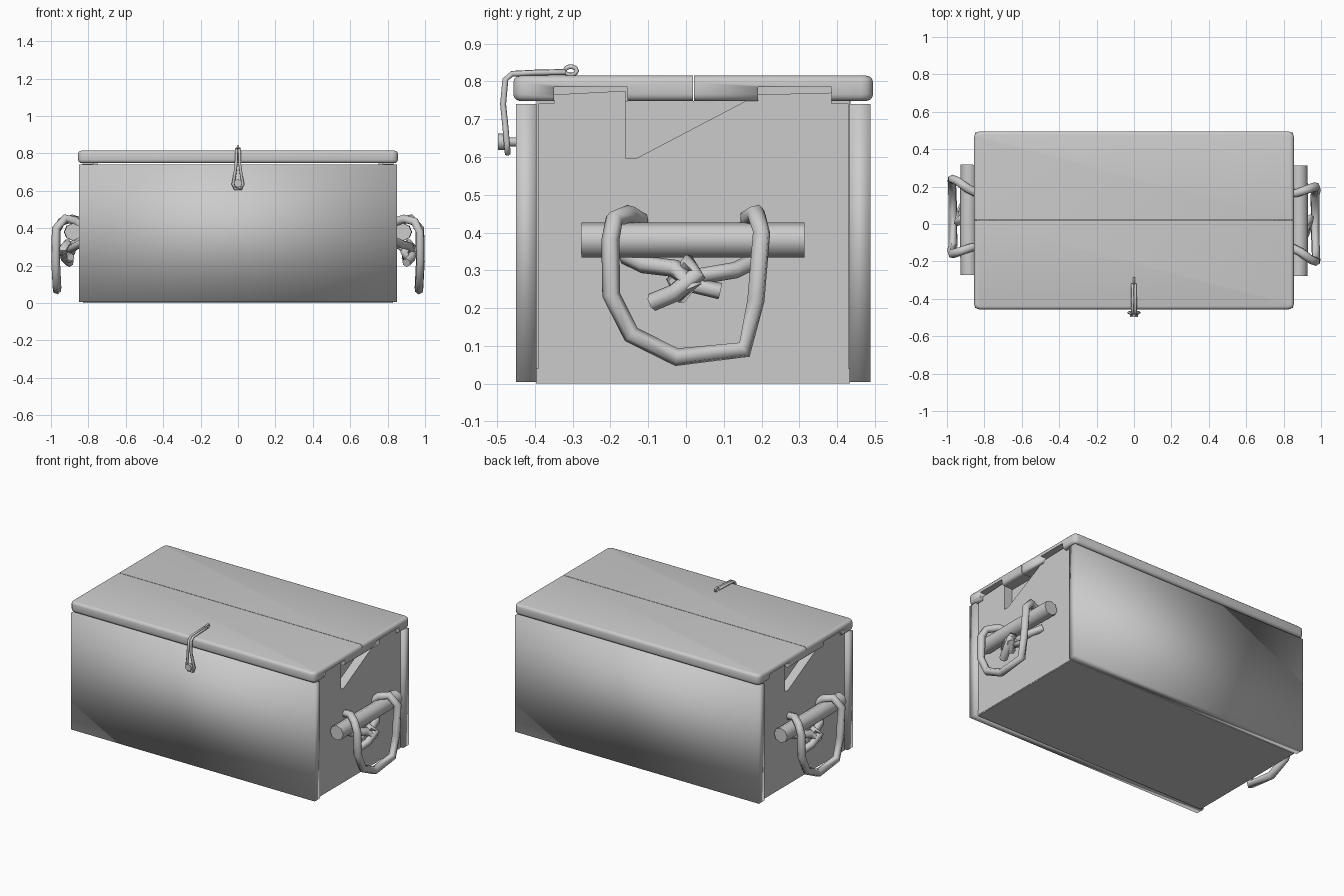
import bpy, bmesh, math
from mathutils import Vector, Matrix

cube = bpy.data.objects.get("Cube")
if cube:
    bpy.data.objects.remove(cube, do_unlink=True)

grey = bpy.data.materials.new("plain_grey")
grey.use_nodes = True
COLOUR = (0.6, 0.6, 0.6, 1)
grey.diffuse_color = COLOUR
grey.node_tree.nodes["Principled BSDF"].inputs["Base Color"].default_value = COLOUR

MID_Y = 0.02
HALF_TURN = Matrix.Translation((0, 2 * MID_Y, 0)) @ Matrix.Rotation(math.pi, 4, 'Z')


def finish(name, bm, angle=40):
    bmesh.ops.recalc_face_normals(bm, faces=bm.faces)
    mesh = bpy.data.meshes.new(name)
    bm.to_mesh(mesh)
    bm.free()
    mesh.materials.append(grey)
    obj = bpy.data.objects.new(name, mesh)
    bpy.context.collection.objects.link(obj)
    bpy.ops.object.select_all(action='DESELECT')
    obj.select_set(True)
    bpy.context.view_layer.objects.active = obj
    bpy.ops.object.shade_smooth_by_angle(angle=math.radians(angle))
    return obj


def box_mesh(lo, hi):
    lo, hi = Vector(lo), Vector(hi)
    bm = bmesh.new()
    bmesh.ops.create_cube(bm, size=1)
    for v in bm.verts:
        v.co = (lo + hi) / 2 + v.co * (hi - lo)
    return bm


def box(name, lo, hi, bevel=0.0, angle=40):
    bm = box_mesh(lo, hi)
    if bevel:
        bmesh.ops.bevel(bm, geom=bm.edges[:], offset=bevel, segments=2,
                        affect='EDGES', profile=0.5)
    return finish(name, bm, angle)


def prism(name, profile, x0, x1):
    """Extrude a (y, z) outline along x."""
    bm = bmesh.new()
    face = bm.faces.new([bm.verts.new((x0, y, z)) for y, z in profile])
    out = bmesh.ops.extrude_face_region(bm, geom=[face])["geom"]
    bmesh.ops.translate(bm, vec=(x1 - x0, 0, 0),
                        verts=[g for g in out if isinstance(g, bmesh.types.BMVert)])
    return finish(name, bm, 30)


def tube(name, points, radius, sides=6, closed=False):
    """Sweep a polygon ring along a path, carrying its frame from point to point."""
    pts = [Vector(p) for p in points]
    n = len(pts)
    bm = bmesh.new()
    rings, up = [], None
    for i, p in enumerate(pts):
        a = pts[i - 1] if closed or i else p
        b = pts[(i + 1) % n] if closed or i < n - 1 else p
        t = (b - a).normalized()
        up = t.orthogonal() if up is None else up - t * up.dot(t)
        up.normalize()
        side = t.cross(up)
        angles = [2 * math.pi * k / sides for k in range(sides)]
        rings.append([bm.verts.new(p + radius * (math.cos(q) * up + math.sin(q) * side))
                      for q in angles])
    for i in range(n if closed else n - 1):
        r, s = rings[i], rings[(i + 1) % n]
        for k in range(sides):
            j = (k + 1) % sides
            bm.faces.new((r[k], r[j], s[j], s[k]))
    if not closed:
        bm.faces.new(rings[0])
        bm.faces.new(rings[-1])
    return finish(name, bm, 65)


def cut(obj, lo, hi):
    cutter = finish("cutter", box_mesh(lo, hi))
    mod = obj.modifiers.new("notch", 'BOOLEAN')
    mod.operation, mod.solver, mod.object = 'DIFFERENCE', 'EXACT', cutter
    bpy.context.view_layer.objects.active = obj
    bpy.ops.object.modifier_apply(modifier="notch")
    bpy.data.objects.remove(cutter, do_unlink=True)


# Long sides and floor; the sides shade softly from corner to corner
box("front_board", (-0.85, -0.45, 0.005), (0.85, -0.396, 0.74), 0, 180)
box("back_board", (-0.85, 0.433, 0.005), (0.85, 0.488, 0.74), 0, 180)
box("floor_board", (-0.83, -0.397, 0), (0.83, 0.434, 0.04))


# Lid of two boards, rounded on the outside and square along the seam
def lid_board(name, y0, y1, seam_y):
    bm = box_mesh((-0.855, y0, 0.748), (0.855, y1, 0.815))
    outer = [e for e in bm.edges
             if not all(abs(v.co.y - seam_y) < 0.001 for v in e.verts)]
    corners = [e for e in outer if abs(e.verts[0].co.z - e.verts[1].co.z) > 0.01]
    bmesh.ops.bevel(bm, geom=corners, offset=0.03, segments=3, affect='EDGES', profile=0.5)
    rim = [e for e in bm.edges
           if abs(e.verts[0].co.z - e.verts[1].co.z) < 0.001
           and not all(abs(v.co.y - seam_y) < 0.001 for v in e.verts)]
    bmesh.ops.bevel(bm, geom=rim, offset=0.018, segments=3, affect='EDGES', profile=0.5)
    return finish(name, bm, 40)


lids = [lid_board("lid_front_board", -0.457, 0.018, 0.018),
        lid_board("lid_back_board", 0.021, 0.495, 0.021)]
for lid, y0, y1 in zip(lids, (-0.35, 0.19), (-0.155, 0.385)):
    for s in (-1, 1):
        xs = sorted((s * 0.76, s * 0.9))
        cut(lid, (xs[0], y0, 0.7), (xs[1], y1, 0.785))

# End walls with top tabs and a slanted hand opening
END = [(-0.39, 0.005), (0.43, 0.005), (0.43, 0.742), (0.385, 0.742), (0.385, 0.77),
       (0.19, 0.765), (-0.13, 0.597), (-0.16, 0.597), (-0.16, 0.775),
       (-0.35, 0.765), (-0.35, 0.742), (-0.39, 0.742)]

# Carrying rope: over the bar, down and around
GRIP = [(0.83, -0.12, 0.43), (0.89, -0.15, 0.45), (0.945, -0.19, 0.435),
        (0.972, -0.2, 0.38), (0.975, -0.198, 0.235), (0.972, -0.145, 0.13),
        (0.968, -0.025, 0.07), (0.968, 0.155, 0.09), (0.975, 0.185, 0.22),
        (0.972, 0.2, 0.4), (0.925, 0.185, 0.452), (0.87, 0.165, 0.44), (0.83, 0.165, 0.4)]
# Knotted rope below the bar
KNOT = [(0.83, -0.16, 0.34), (0.87, -0.11, 0.315), (0.915, -0.03, 0.305),
        (0.935, 0.02, 0.26), (0.905, -0.01, 0.235), (0.89, -0.03, 0.27),
        (0.915, 0.01, 0.32), (0.94, 0.03, 0.29), (0.925, -0.03, 0.24), (0.9, -0.09, 0.215)]
STRAND = [(0.83, 0.18, 0.325), (0.875, 0.13, 0.3), (0.895, 0.04, 0.285),
          (0.9, 0.02, 0.26), (0.895, 0.09, 0.245)]


def bar():
    """Eight-sided carrying bar lying along y."""
    return tube("bar", [(0.882, -0.277, 0.38), (0.885, 0.02, 0.38), (0.882, 0.313, 0.38)],
                0.046, 8)


def build_end(side):
    return [(prism("end_wall", END, 0.775, 0.832), side + "_end_wall"),
            (box("end_lining", (0.75, -0.396, 0.04), (0.774, 0.433, 0.748)),
             side + "_end_lining"),
            (bar(), side + "_handle_bar"),
            (tube("grip", GRIP, 0.024), side + "_handle_rope"),
            (tube("knot", KNOT, 0.024), side + "_handle_knot"),
            (tube("strand", STRAND, 0.022), side + "_handle_strand")]


for side, matrix in (("left", Matrix()), ("right", HALF_TURN)):
    for obj, name in build_end(side):
        obj.name = name
        obj.data.transform(matrix)

# Lid loop: a cord that lies on the lid, folds over the edge and hooks on a peg
half = [(0.007, -0.32, 0.825), (0.007, -0.4, 0.823), (0.008, -0.46, 0.82),
        (0.008, -0.478, 0.805), (0.01, -0.484, 0.74), (0.018, -0.478, 0.68),
        (0.027, -0.474, 0.635), (0.016, -0.472, 0.61)]
loop = half + [(-x, y, z) for x, y, z in reversed(half)]
tube("latch_cord", loop, 0.008, 6, True)
ring = [(0, -0.305 + 0.016 * math.cos(a), 0.828 + 0.011 * math.sin(a))
        for a in [math.tau * k / 10 for k in range(10)]]
tube("latch_ring", ring, 0.006, 6, True)
tube("latch_peg", [(0, -0.44, 0.64), (0, -0.485, 0.64)], 0.012, 8)
tube("latch_peg_head", [(0, -0.48, 0.64), (0, -0.497, 0.64)], 0.022, 8)
